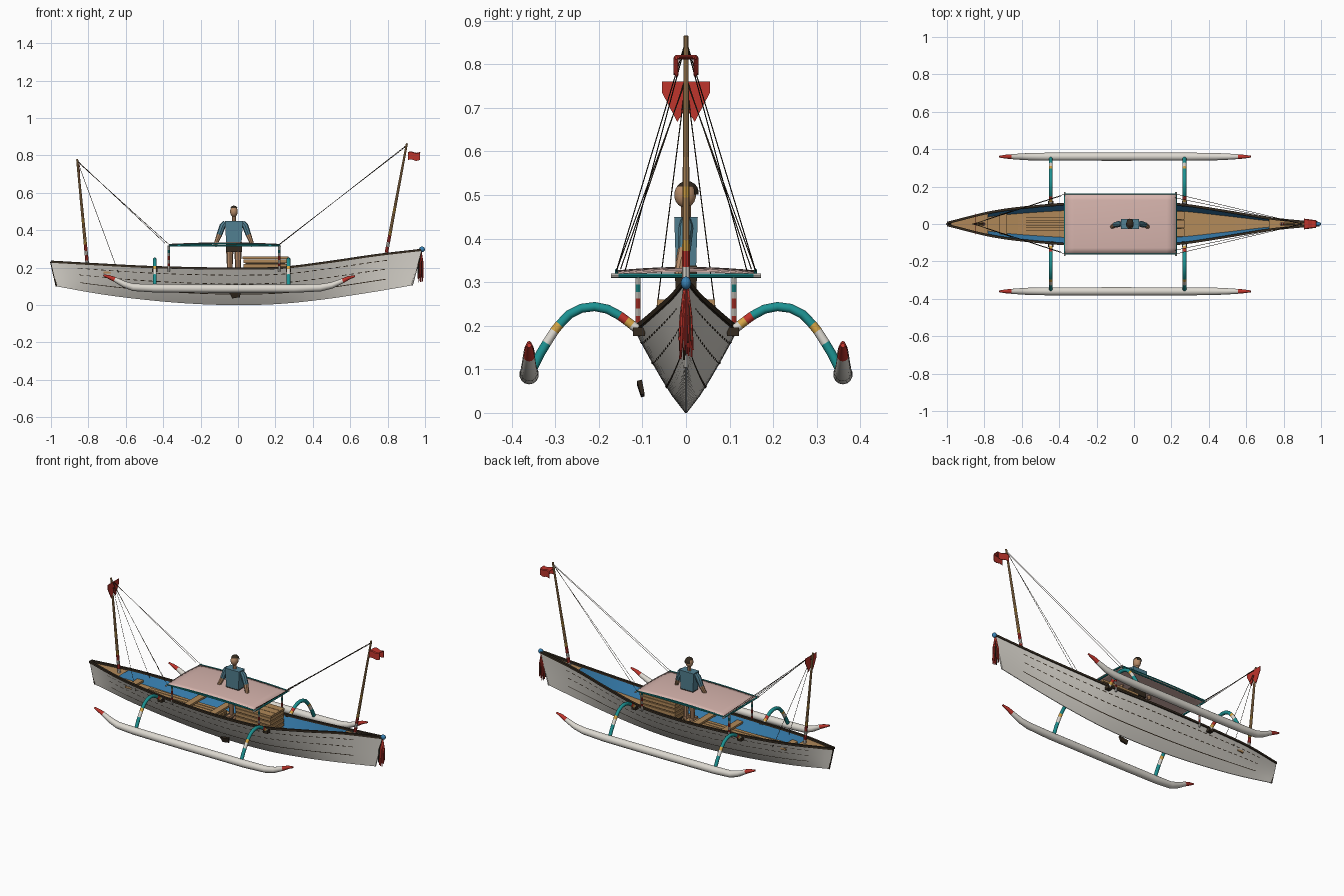
import bpy, bmesh, math, random
from mathutils import Vector, Matrix

if "Cube" in bpy.data.objects:
    bpy.data.objects.remove(bpy.data.objects["Cube"])

random.seed(3)
COLOURS = {
    "white": (0.72, 0.69, 0.63), "pink": (0.68, 0.46, 0.42), "teal": (0.012, 0.29, 0.29), "blue": (0.04, 0.22, 0.45),
    "slate": (0.085, 0.22, 0.29), "red": (0.52, 0.035, 0.025), "wood": (0.44, 0.25, 0.10),
    "dark": (0.035, 0.024, 0.014), "yellow": (0.68, 0.38, 0.06), "skin": (0.47, 0.26, 0.14)}
for n, c in COLOURS.items():
    bpy.data.materials.new(n).diffuse_color = (*c, 1)

def make(name, bm, mats, smooth=False, thick=0):
    """Turn a bmesh into an object; face material_index points into mats."""
    bmesh.ops.recalc_face_normals(bm, faces=bm.faces)
    me = bpy.data.meshes.new(name)
    bm.to_mesh(me)
    bm.free()
    for m in mats:
        me.materials.append(bpy.data.materials[m])
    ob = bpy.data.objects.new(name, me)
    bpy.context.collection.objects.link(ob)
    if smooth:
        bpy.ops.object.select_all(action='DESELECT')
        ob.select_set(True)
        bpy.context.view_layer.objects.active = ob
        bpy.ops.object.shade_smooth_by_angle(angle=math.radians(40))
    if thick:
        ob.modifiers.new("thick", 'SOLIDIFY').thickness = thick
    return ob

def grid(name, rows, mats, ring=False, smooth=False, pick=lambda i: 0, thick=0):
    """Skin rows of points; rings are capped; pick(row) gives the material slot."""
    bm = bmesh.new()
    vs = [[bm.verts.new(p) for p in r] for r in rows]
    n = len(rows[0])
    for i in range(len(vs) - 1):
        for j in range(n if ring else n - 1):
            k = (j + 1) % n
            bm.faces.new((vs[i][j], vs[i][k], vs[i + 1][k], vs[i + 1][j])).material_index = pick(i)
    if ring:
        bm.faces.new(vs[0]).material_index = pick(0)
        bm.faces.new(vs[-1]).material_index = pick(len(vs) - 2)
    return make(name, bm, mats, smooth, thick)

def tube(name, pts, radii, cols, sides=8):
    """Round tube along a path, one colour for each segment."""
    pts = [Vector(p) for p in pts]
    radii = radii if isinstance(radii, list) else [radii] * len(pts)
    cols = [cols] * (len(pts) - 1) if isinstance(cols, str) else cols
    ext = [max(p[a] for p in pts) - min(p[a] for p in pts) for a in range(3)]
    ref = Vector([float(a == ext.index(min(ext))) for a in range(3)])
    rows = []
    for i, p in enumerate(pts):
        t = (pts[min(i + 1, len(pts) - 1)] - pts[max(i - 1, 0)]).normalized()
        a = t.cross(ref).normalized()
        b = t.cross(a)
        rows.append([p + radii[i] * (math.cos(q) * a + math.sin(q) * b)
                     for q in (2 * math.pi * j / sides for j in range(sides))])
    mats = sorted(set(cols))
    return grid(name, rows, mats, True, sides > 5, lambda i: mats.index(cols[i]))

def box(name, lo, hi, mat, taper=1.0):
    bm = bmesh.new()
    bmesh.ops.create_cube(bm, size=1)
    lo, hi = Vector(lo), Vector(hi)
    for v in bm.verts:
        k = taper if v.co.z < 0 else 1
        v.co = (lo + hi) / 2 + Matrix.Diagonal(hi - lo) @ Vector((v.co.x * k, v.co.y * k, v.co.z))
    return make(name, bm, [mat])

def ball(name, c, r, mat, keep=lambda co: True):
    bm = bmesh.new()
    bmesh.ops.create_uvsphere(bm, u_segments=14, v_segments=9, radius=1)
    bmesh.ops.delete(bm, geom=[v for v in bm.verts if not keep(v.co)], context='VERTS')
    for v in bm.verts:
        v.co = Vector(c) + Matrix.Diagonal(Vector(r)) @ v.co
    return make(name, bm, [mat], True)

def curve(keys, u):
    """Catmull-Rom through evenly spaced keys, u in 0..1."""
    s = min(max(u, 0), 1) * (len(keys) - 1)
    i = min(int(s), len(keys) - 2)
    f, b, c = s - i, keys[i], keys[i + 1]
    a = keys[i - 1] if i else 2 * b - c
    d = keys[i + 2] if i + 2 < len(keys) else 2 * c - b
    return b + 0.5 * f * (c - a + f * (2 * a - 5 * b + 4 * c - d + f * (3 * (b - c) + d - a)))

SHEER = [.232, .218, .205, .198, .195, .200, .23, .266, .295]
KEEL = [.10, .058, .028, .008, 0, .006, .03, .065, .105]
WIDTH = [.006, .066, .097, .114, .119, .106, .07, .03, .005]

def hull(u, t, s=1, off=0.0):
    """Point on the hull: u along, t from keel to sheer, s is the side."""
    x = (-.97 + 1.9 * u) * (1 - t) + (-1 + 1.98 * u) * t
    y = max(curve(WIDTH, u) * t ** .85 + .002 + off, .001)
    k = curve(KEEL, u)
    return Vector((x, s * y, k + (curve(SHEER, u) - k) * t))

# Hull shell and end posts
N, TS = 48, [0, .2, .4, .6, .8, 1]
grid("hull", [[hull(i / N, t, 1) for t in TS[::-1]] + [hull(i / N, t, -1) for t in TS] for i in range(N + 1)],
     ["white"], smooth=True)
for nm, u, col in (("stern_post", 0, "dark"), ("stem_post", 1, "white")):
    tube(nm, [Matrix.Diagonal((1, 0, 1)) @ hull(u, t) for t in (0, .5, 1)], .005, col, 6)
for s in (-1, 1):
    # Painted inside, gunwale rail, plank seams and stitched dashes
    grid("inner_side", [[hull(.03 + .94 * i / N, t, s, -.006) for t in (.6, .8, .99)] for i in range(N + 1)],
         ["blue"], smooth=True)
    rows = []
    for i in range(N + 1):
        p = hull(i / N, 1, s)
        rows.append([p + Vector((0, s * dy, dz)) for dy, dz in
                     ((.004, -.006), (.004, .006), (-min(.009, abs(p.y)), .006), (-min(.009, abs(p.y)), -.006))])
    grid("gunwale", rows, ["dark"], True, True)
    for t, n, fill in ((.82, 40, .6), (.58, 40, .6), (.3, 40, 1)):
        bm = bmesh.new()
        for i in range(n):
            a = .07 + .85 * i / n
            b = a + .85 / n * fill
            bm.faces.new([bm.verts.new(hull(q, w, s, .0018)) for q, w in
                          ((a, t - .011), (b, t - .011), (b, t + .011), (a, t + .011))])
        make("hull_seam", bm, ["dark"])

# Floor with slat gaps amidships, end decks, long planks, thwarts
grid("floor", [[hull(.06 + .87 * i / 120, .66, s, -.004) for s in (-1, 1)] for i in range(121)],
     ["wood", "dark"], pick=lambda i: int(36 < i < 68 and i % 3 == 0))
for nm, u0, u1 in (("stern_deck", .01, .11), ("bow_deck", .87, .985)):
    grid(nm, [[hull(u0 + (u1 - u0) * i / 8, .96, s, -.003) for s in (-1, 1)] for i in range(9)], ["wood"])
for y in (-.026, 0, .026):
    box("floor_plank", (-.62, y - .011, .138), (-.1, y + .011, .158), "wood")
for x in (-.7, -.3, -.12):
    w = hull((x + 1) / 1.98, .85).y - .004
    box("thwart", (x - .02, -w, .168), (x + .02, w, .18), "wood")

# Slatted bench
box("bench_core", (.04, -.055, .13), (.255, .055, .245), "dark")
for z in (.15, .175, .2, .225):
    for s in (-1, 1):
        box("bench_side", (.03, s * .06 - .005, z), (.265, s * .06 + .005, z + .019), "wood")
    for x in (.035, .26):
        box("bench_end", (x - .005, -.06, z), (x + .005, .06, z + .019), "wood")
for y in (-.045, 0, .045):
    box("bench_top", (.025, y - .021, .247), (.27, y + .021, .26), "wood")

# Outrigger floats and arched arms
FLOAT = [(-.72, .16, .005), (-.69, .15, .010), (-.66, .138, .013), (-.61, .112, .017), (-.56, .095, .020),
         (-.45, .09, .022), (-.1, .088, .0225), (.3, .088, .022), (.44, .093, .020), (.50, .105, .017),
         (.56, .13, .013), (.59, .145, .010), (.625, .155, .005)]
ARM = [(.10, .183), (.113, .193), (.124, .202), (.137, .212), (.152, .223), (.18, .238), (.21, .244), (.24, .240),
       (.268, .226), (.29, .203), (.302, .188), (.32, .16), (.335, .135), (.352, .10)]
for s in (-1, 1):
    tube("float", [(x, s * .36, z) for x, z, r in FLOAT], [r for x, z, r in FLOAT],
         ["red"] * 2 + ["white"] * 8 + ["red"] * 2, 14)
    for x in (-.445, .27):
        tube("outrigger_arm", [(x, s * y, z) for y, z in ARM], .0105,
             ["dark", "white", "yellow", "red"] + ["teal"] * 5 + ["yellow", "white", "teal", "teal"], 10)
        box("arm_bracket", (x - .014, s * .108 - .014, .176), (x + .014, s * .108 + .014, .196), "dark")

# Canopy sheet, frame and banded posts
X0, X1, CY = -.37, .225, .16
grid("canopy", [[(X0 + (X1 - X0) * f, CY * j / 5, .319 + .008 * (1 - (j / 5) ** 2) + .032 * f * (1 - f))
                 for j in range(-5, 6)] for f in (i / 12 for i in range(13))], ["pink"], smooth=True, thick=.004)
for s in (-1, 1):
    tube("canopy_edge", [(X0 + (X1 - X0) * f, s * CY, .319 + .032 * f * (1 - f))
                         for f in (i / 8 for i in range(9))], .004, "teal", 6)
    tube("canopy_rail", [(X0, s * .155, .316), (X1, s * .155, .316)], .004, "teal", 6)
    for x in (X0, X1 - .005):
        tube("canopy_post", [(x, s * .11, z) for z in (.18, .208, .222, .24, .262, .278, .295, .318)], .006,
             ["white", "red", "white", "red", "white", "teal", "white"])
for x in (X0, X1):
    tube("canopy_crossbar", [(x, y, .315) for y in (-.172, -.155, .155, .172)], .005, ["white", "teal", "white"])

# Masts with painted foot bands, and rigging
for a, b in (((-.805, 0, .21), (-.86, 0, .78)), ((.788, 0, .25), (.903, 0, .865))):
    fs = (0, .05, .10, .14, .20, .24, .4, .44, 1)
    tube("mast", [Vector(a).lerp(Vector(b), f) for f in fs], [.0095 - .004 * f for f in fs],
         ["white", "red", "white", "red", "yellow", "wood", "yellow", "wood"])
for s in (-1, 1):
    for a, b in (((-.857, 0, .77), (-.39, s * .15, .33)), ((-.857, 0, .765), (-.64, s * .075, .175)),
                 ((-.857, 0, .765), (-.37, s * .16, .325)), ((.901, 0, .855), (.225, s * .16, .325)),
                 ((.901, 0, .85), (.22, s * .14, .325))):
        tube("rope", [a, b], .0013, "dark", 4)

# Flags: swallow-tailed banner aft, folded pennant forward
bm = bmesh.new()
for s in (-1, 1):
    bm.faces.new([bm.verts.new((-.847, s * y, z)) for y, z in
                  ((0, .76), (.055, .76), (.055, .735), (.02, .668), (0, .70))])
make("stern_flag", bm, ["red"], thick=.003)
rows = []
for i in range(7):
    w, z = .029 - .0015 * i, .818 + .004 * math.sin(i * 1.1)
    rows.append([(.908 + .011 * i, y, z - d) for y, d in
                 ((-w, .043), (-w, .004), (.004 - w, 0), (w - .004, 0), (w, .004), (w, .043))])
grid("bow_flag", rows, ["red"], thick=.003)

# Prow cap and hanging tassel
ball("prow_cap", (.984, 0, .298), (.016, .012, .015), "blue")
for i in range(30):
    r = .004 + .015 * random.random()
    x, y = .974 + r * math.cos(i * 2.4), r * math.sin(i * 2.4)
    tube("tassel_strand", [(.98, y * .3, .285), (x, y * .8, .22), (x, y, random.uniform(.12, .17))],
         .0024, "red" if i % 4 else "dark", 5)

# Small paddle blade beside the hull
ob = box("paddle_blade", (-.03, -.006, -.016), (.03, .006, .016), "dark", .7)
ob.location, ob.rotation_euler = (-.013, -.103, .055), (.25, -.15, 0)

# Boatman
MX = -.022
box("torso", (MX - .048, -.027, .335), (MX + .048, .027, .45), "slate", .86)
box("shorts", (MX - .043, -.025, .285), (MX + .043, .025, .338), "dark", .98)
tube("neck", [(MX, 0, .445), (MX, 0, .485)], .011, "skin")
ball("head", (MX, -.002, .50), (.021, .025, .029), "skin")
ball("hair", (MX, .002, .506), (.023, .027, .026), "dark", lambda c: c.z > .25 or (c.y > .3 and c.z > -.4))
for s in (-1, 1):
    lx = MX + s * .022
    tube("leg", [(lx, 0, .155), (lx, 0, .22), (lx, 0, .30)], [.013, .016, .02], "skin")
    box("foot", (lx - .012, -.035, .15), (lx + .012, .014, .165), "skin")
    tube("arm", [(MX + s * x, y, z) for x, y, z in ((.046, 0, .443), (.06, 0, .425), (.078, -.004, .375),
                                                    (.09, -.012, .345), (.102, -.018, .315))],
         [.012, .017, .015, .012, .009], ["slate", "slate", "skin", "skin"])

for m in bpy.data.materials:
    if m.users and not m.is_grease_pencil:
        m.use_nodes = True
        m.node_tree.nodes["Principled BSDF"].inputs["Base Color"].default_value = m.diffuse_color
